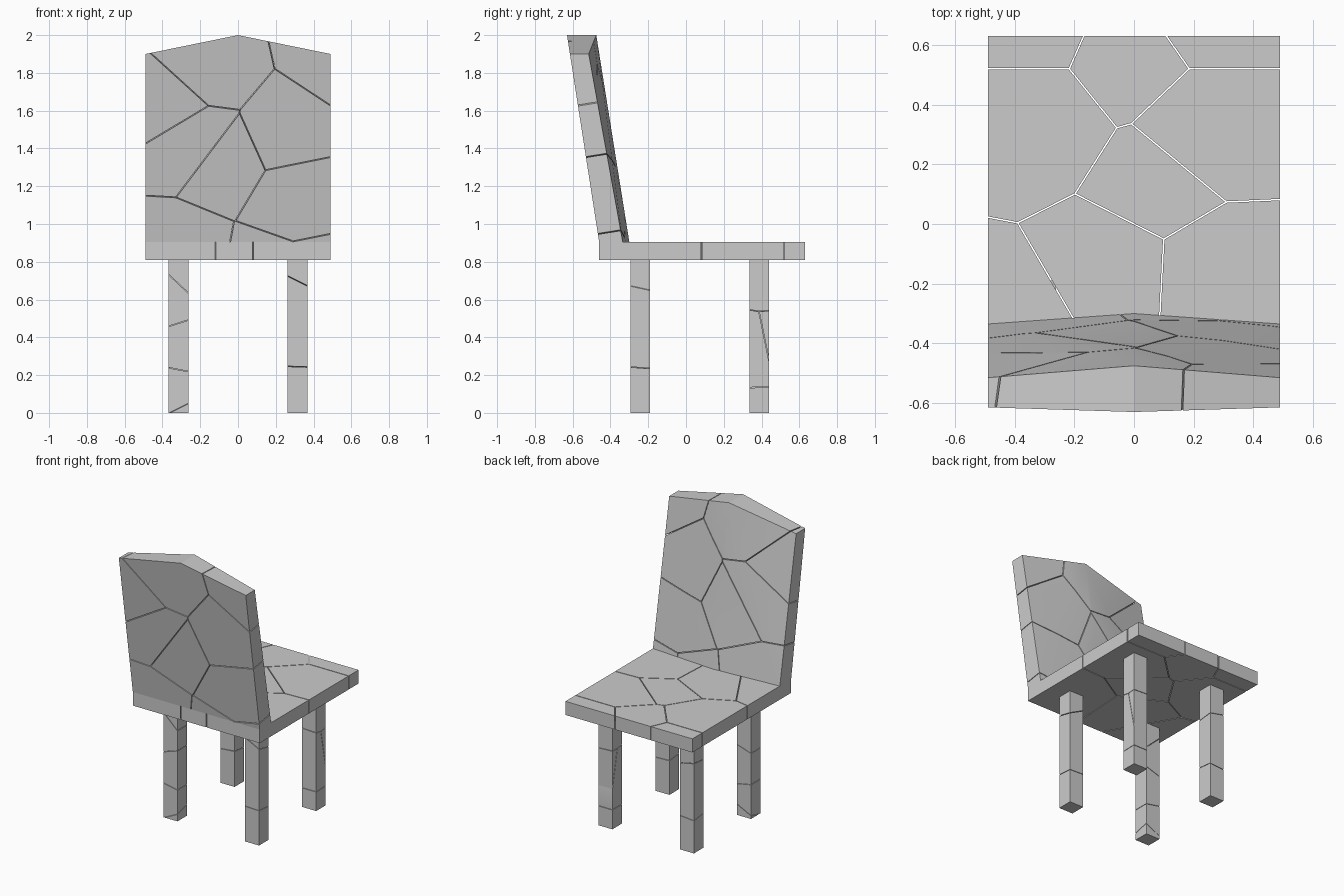
import bpy, bmesh
from math import radians
from mathutils import Vector

if "Cube" in bpy.data.objects:
    bpy.data.objects.remove(bpy.data.objects["Cube"])


def box(x0, x1, y0, y1, z0, z1):
    return [(x, y, z) for x in (x0, x1) for y in (y0, y1) for z in (z0, z1)]


def hull(points):
    bm = bmesh.new()
    for p in points:
        bm.verts.new(p)
    bmesh.ops.convex_hull(bm, input=bm.verts)
    bmesh.ops.dissolve_limit(bm, angle_limit=radians(0.5), verts=bm.verts, edges=bm.edges)
    return bm


def cracked(name, points, seeds, gap):
    """Convex solid broken into Voronoi shards with thin gaps between them."""
    seeds = [Vector(s) for s in seeds]
    me = bpy.data.meshes.new(name)
    out = bmesh.new()
    for a in seeds:
        bm = hull(points)
        for b in seeds:
            if a is b or not bm.faces:
                continue
            n = (b - a).normalized()
            bmesh.ops.bisect_plane(bm, geom=bm.verts[:] + bm.edges[:] + bm.faces[:],
                                   plane_co=(a + b) / 2 - n * gap / 2, plane_no=n,
                                   clear_outer=True)
            bmesh.ops.holes_fill(bm, edges=bm.edges[:], sides=0)
        if bm.faces:
            bmesh.ops.recalc_face_normals(bm, faces=bm.faces)
            tmp = bpy.data.meshes.new("shard")
            bm.to_mesh(tmp)
            out.from_mesh(tmp)
            bpy.data.meshes.remove(tmp)
        bm.free()
    out.to_mesh(me)
    out.free()
    ob = bpy.data.objects.new(name, me)
    bpy.context.collection.objects.link(ob)
    bpy.ops.object.select_all(action='DESELECT')
    ob.select_set(True)
    bpy.context.view_layer.objects.active = ob
    bpy.ops.object.shade_smooth_by_angle(angle=radians(20))
    return ob


# seat slab
seat_seeds = [(.08, .12), (-.05, -.135), (.22, .29), (.24, -.15), (-.043, .567),
              (-.3, .36), (-.3, .68), (.22, .75), (-.437, -.36)]
cracked("seat", box(-.49, .49, -.46, .63, .81, .905),
        [(x, y, .86) for x, y in seat_seeds], .005)

# leaning backrest: flat rear, slightly bulged inner face, peaked top
back_pts = [(0, -.46, .905), (0, -.30, .905), (0, -.63, 2.0), (0, -.475, 2.0)]
for x in (-.49, .49):
    back_pts += [(x, -.46, .905), (x, -.335, .905), (x, -.6145, 1.9), (x, -.515, 1.9)]
back_seeds = [(-.03, 1.35), (.22, 1.46), (-.22, 1.49), (-.315, 1.645), (-.18, 1.79),
              (.55, 1.95), (.28, 1.17), (-.26, .80), (.12, .73), (.38, .68)]
cracked("backrest", back_pts,
        [(x, -.40 - .16 * (z - .905), z) for x, z in back_seeds], .005)

# legs, seeds given relative to each leg's centre line
legs = {
    "back_right_leg": (.315, -.2425, [(0, 0, .10), (.01, .02, .38), (.24, .12, .84)]),
    "back_left_leg": (-.315, -.2425, [(.03, .03, -.02), (-.03, 0, .10), (.02, 0, .36),
                                      (-.05, 0, .58), (.10, 0, .74)]),
    "front_right_leg": (.315, .3875, [(0, -.008, .32), (0, .09, .34), (0, 0, -.05),
                                      (.02, .06, .75)]),
    "front_left_leg": (-.315, .3875, [(0, 0, .05), (-.03, .04, .42), (.05, 0, .80)]),
}
for name, (cx, cy, seeds) in legs.items():
    cracked(name, box(cx - .054, cx + .054, cy - .0525, cy + .0525, 0, .81),
            [(cx + x, cy + y, z) for x, y, z in seeds], .003)
